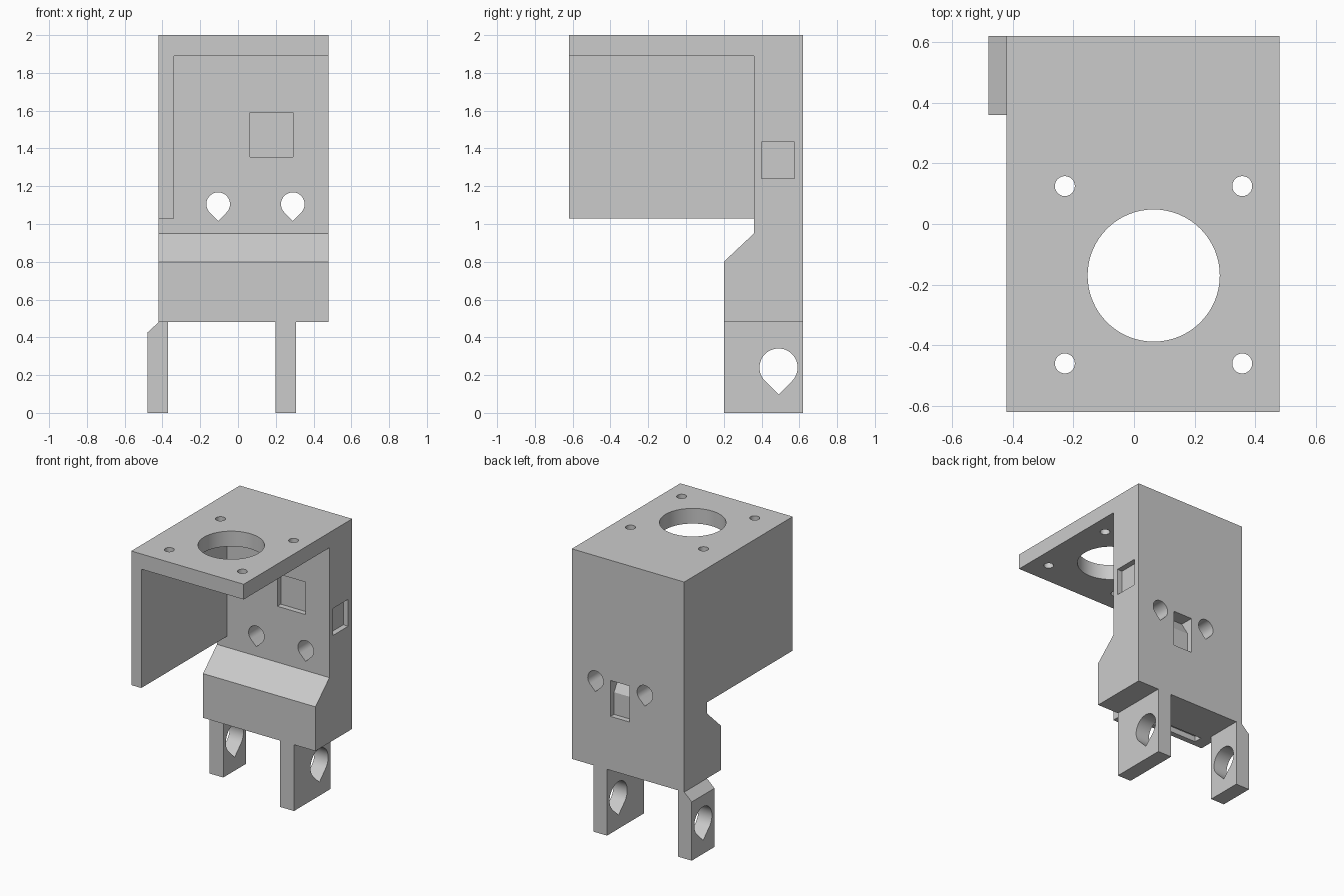
import bpy, bmesh
from math import cos, sin, radians, sqrt

old = bpy.data.objects.get("Cube")
if old:
    bpy.data.objects.remove(old, do_unlink=True)

grey = bpy.data.materials.new("plain_grey")
grey.use_nodes = True
colour = (0.6, 0.6, 0.6, 1)
grey.diffuse_color = colour
grey.node_tree.nodes["Principled BSDF"].inputs["Base Color"].default_value = colour


def prism(name, profile, axis, start, end):
    """Extrude a 2D profile along an axis."""
    place = {"X": lambda t, u, v: (t, u, v),
             "Y": lambda t, u, v: (u, t, v),
             "Z": lambda t, u, v: (u, v, t)}[axis]
    bm = bmesh.new()
    ends = [[bm.verts.new(place(t, u, v)) for u, v in profile] for t in (start, end)]
    for ring in ends:
        bm.faces.new(ring)
    n = len(profile)
    for i in range(n):
        j = (i + 1) % n
        bm.faces.new((ends[0][i], ends[0][j], ends[1][j], ends[1][i]))
    bmesh.ops.recalc_face_normals(bm, faces=bm.faces)
    mesh = bpy.data.meshes.new(name)
    bm.to_mesh(mesh)
    bm.free()
    mesh.materials.append(grey)
    obj = bpy.data.objects.new(name, mesh)
    bpy.context.collection.objects.link(obj)
    return obj


def rect(u0, u1, v0, v1):
    return [(u0, v0), (u1, v0), (u1, v1), (u0, v1)]


def circle(u, v, r, n=48):
    return [(u + r * cos(radians(360 * i / n)), v + r * sin(radians(360 * i / n)))
            for i in range(n)]


def teardrop(u, v, r, n=36):
    """Round hole with a 45 degree point at the bottom."""
    arc = [radians(-45 + 270 * i / n) for i in range(n + 1)]
    return [(u + r * cos(a), v + r * sin(a)) for a in arc] + [(u, v - r * sqrt(2))]


def cut(obj, profile, axis, start, end):
    """Subtract a prism from an object."""
    cutter = prism("cutter", profile, axis, start, end)
    cutter.hide_render = True
    mod = obj.modifiers.new("cut", "BOOLEAN")
    mod.operation = "DIFFERENCE"
    mod.solver = "EXACT"
    mod.object = cutter
    bpy.context.view_layer.objects.active = obj
    bpy.ops.object.modifier_apply(modifier=mod.name)
    bpy.data.objects.remove(cutter, do_unlink=True)


# Bracket body: back block with a chamfered foot, top plate and side wall
bracket = prism("bracket_body", [
    (-0.62, 2), (0.62, 2), (0.62, 0.48), (0.2, 0.48),
    (0.2, 0.8), (0.36, 0.95), (0.36, 1.03), (-0.62, 1.03)], "X", -0.42, 0.48)
cut(bracket, rect(-0.34, 0.6, -0.8, 0.36), "Z", 0.97, 1.89)

# Large opening and four screw holes in the top plate
cut(bracket, circle(0.065, -0.17, 0.218, 64), "Z", 1.8, 2.1)
for x in (-0.228, 0.357):
    for y in (-0.46, 0.125):
        cut(bracket, circle(x, y, 0.033, 24), "Z", 1.8, 2.1)

# Teardrop holes through the back block
for x in (-0.105, 0.29):
    cut(bracket, teardrop(x, 1.105, 0.0625), "Y", 0.1, 0.8)

# Shallow pockets: front, left side, back and underside
cut(bracket, rect(0.063, 0.29, 1.355, 1.59), "Y", 0.3, 0.4)
cut(bracket, rect(0.4, 0.575, 1.24, 1.435), "X", 0.44, 0.6)
cut(bracket, [(0.7, 0.87), (0.58, 0.87), (0.58, 1.03), (0.52, 1.13), (0.7, 1.13)],
    "X", 0.02, 0.17)
cut(bracket, rect(-0.33, 0.18, 0.24, 0.3), "Z", 0.4, 0.52)

# Hinge lugs with teardrop pin holes
left_lug = prism("left_lug", rect(0.198, 0.308, 0, 0.48), "Y", 0.2, 0.62)
right_lug = prism("right_lug", [
    (-0.48, 0), (-0.37, 0), (-0.37, 0.48), (-0.42, 0.48), (-0.48, 0.425)],
    "Y", 0.36, 0.62)
for lug in (left_lug, right_lug):
    cut(lug, teardrop(0.49, 0.24, 0.101), "X", -0.7, 0.7)

# Smooth hole walls, sharp corners
bpy.ops.object.select_all(action="DESELECT")
for obj in (bracket, left_lug, right_lug):
    obj.select_set(True)
bpy.context.view_layer.objects.active = bracket
bpy.ops.object.shade_smooth_by_angle(angle=radians(30))
